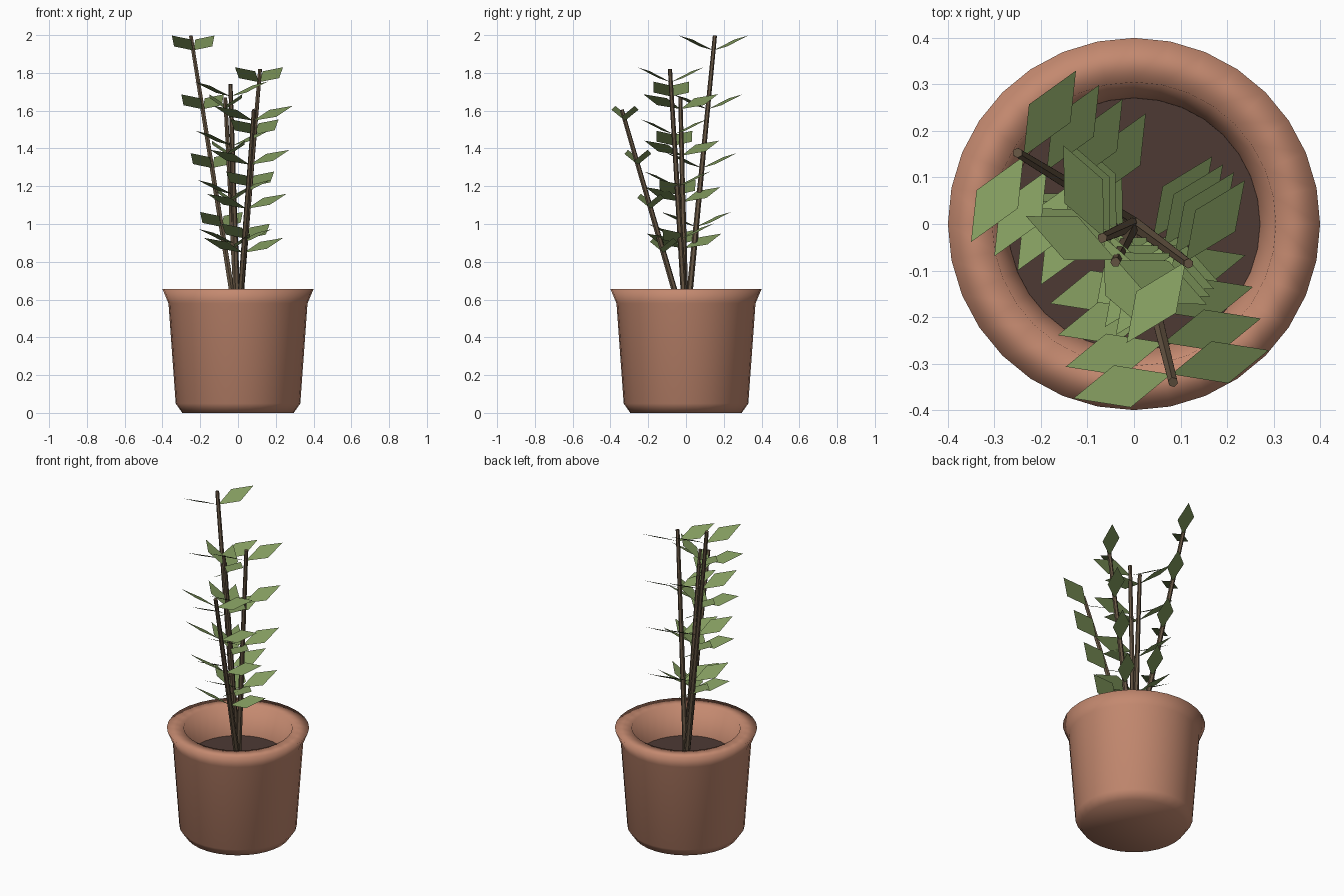
import bpy
import bmesh
from math import atan2, pi, radians
from mathutils import Matrix, Vector

cube = bpy.data.objects.get("Cube")
if cube:
    bpy.data.objects.remove(cube, do_unlink=True)


def make_material(name, rgb):
    mat = bpy.data.materials.new(name)
    mat.use_nodes = True
    color = (*rgb, 1.0)
    mat.diffuse_color = color
    mat.node_tree.nodes["Principled BSDF"].inputs["Base Color"].default_value = color
    return mat


TERRACOTTA = make_material("terracotta", (0.55, 0.25, 0.16))
SOIL = make_material("dark soil", (0.075, 0.042, 0.034))
BARK = make_material("brown bark", (0.13, 0.09, 0.055))
GREEN = make_material("leaf green", (0.22, 0.32, 0.11))


def finish(name, bm, mat, smooth=False):
    mesh = bpy.data.meshes.new(name)
    for face in bm.faces:
        face.smooth = smooth
    bm.to_mesh(mesh)
    bm.free()
    mesh.materials.append(mat)
    obj = bpy.data.objects.new(name, mesh)
    bpy.context.collection.objects.link(obj)
    return obj


# Pot: one profile spun around z, with a flared rim and a hollow inside
POT_PROFILE = [(0, 0), (0.295, 0), (0.33, 0.05), (0.368, 0.58),
               (0.4, 0.655), (0.305, 0.655), (0.268, 0.46)]
bm = bmesh.new()
points = [bm.verts.new((r, 0, z)) for r, z in POT_PROFILE]
edges = [bm.edges.new(pair) for pair in zip(points, points[1:])]
bmesh.ops.spin(bm, geom=points + edges, axis=(0, 0, 1), cent=(0, 0, 0),
               angle=2 * pi, steps=32, use_duplicate=False)
bmesh.ops.remove_doubles(bm, verts=bm.verts, dist=0.0005)
bmesh.ops.recalc_face_normals(bm, faces=bm.faces)
# An open shell: make sure the underside faces down
bm.normal_update()
if min(bm.faces, key=lambda f: f.calc_center_median().z).normal.z > 0:
    bmesh.ops.reverse_faces(bm, faces=bm.faces)
finish("pot", bm, TERRACOTTA, smooth=True)

# Soil: a disc inside the pot
bm = bmesh.new()
bmesh.ops.create_circle(bm, cap_ends=True, segments=32, radius=0.271,
                        matrix=Matrix.Translation((0, 0, 0.48)))
finish("soil", bm, SOIL)


def build_stem(name, root, tip):
    axis = tip - root
    turn = axis.to_track_quat('Z', 'Y').to_matrix().to_4x4()
    bm = bmesh.new()
    bmesh.ops.create_cone(bm, cap_ends=True, segments=6, radius1=0.017,
                          radius2=0.011, depth=axis.length,
                          matrix=Matrix.Translation((root + tip) / 2) @ turn)
    finish(name, bm, BARK)


def add_leaf(bm, base, heading):
    # Diamond blade, rolled to one side and pitched upward
    place = (Matrix.Translation(base) @ Matrix.Rotation(heading, 4, 'Z')
             @ Matrix.Rotation(radians(-20), 4, 'Y')
             @ Matrix.Rotation(radians(22), 4, 'X'))
    outline = [(0, 0), (0.115, -0.052), (0.23, 0), (0.115, 0.052)]
    bm.faces.new([bm.verts.new(place @ Vector((x, y, 0))) for x, y in outline])


# Stems lean outward from one root; leaf pairs sit square to each lean
ROOT = Vector((0, 0, 0.44))
STEM_TIPS = {
    "tall": (-0.25, 0.153, 1.997),
    "right_leaning": (0.117, -0.085, 1.82),
    "front": (0.084, -0.34, 1.605),
    "upright": (-0.04, -0.082, 1.74),
    "short_upright": (-0.068, -0.03, 1.67),
}
for label, tip in STEM_TIPS.items():
    tip = Vector(tip)
    build_stem(label + "_stem", ROOT, tip)
    lean = atan2(tip.y, tip.x)
    bm = bmesh.new()
    for fraction in (0.35, 0.55, 0.75, 0.95):
        for side in (-pi / 2, pi / 2):
            add_leaf(bm, ROOT.lerp(tip, fraction), lean + side)
    finish(label + "_leaves", bm, GREEN)
